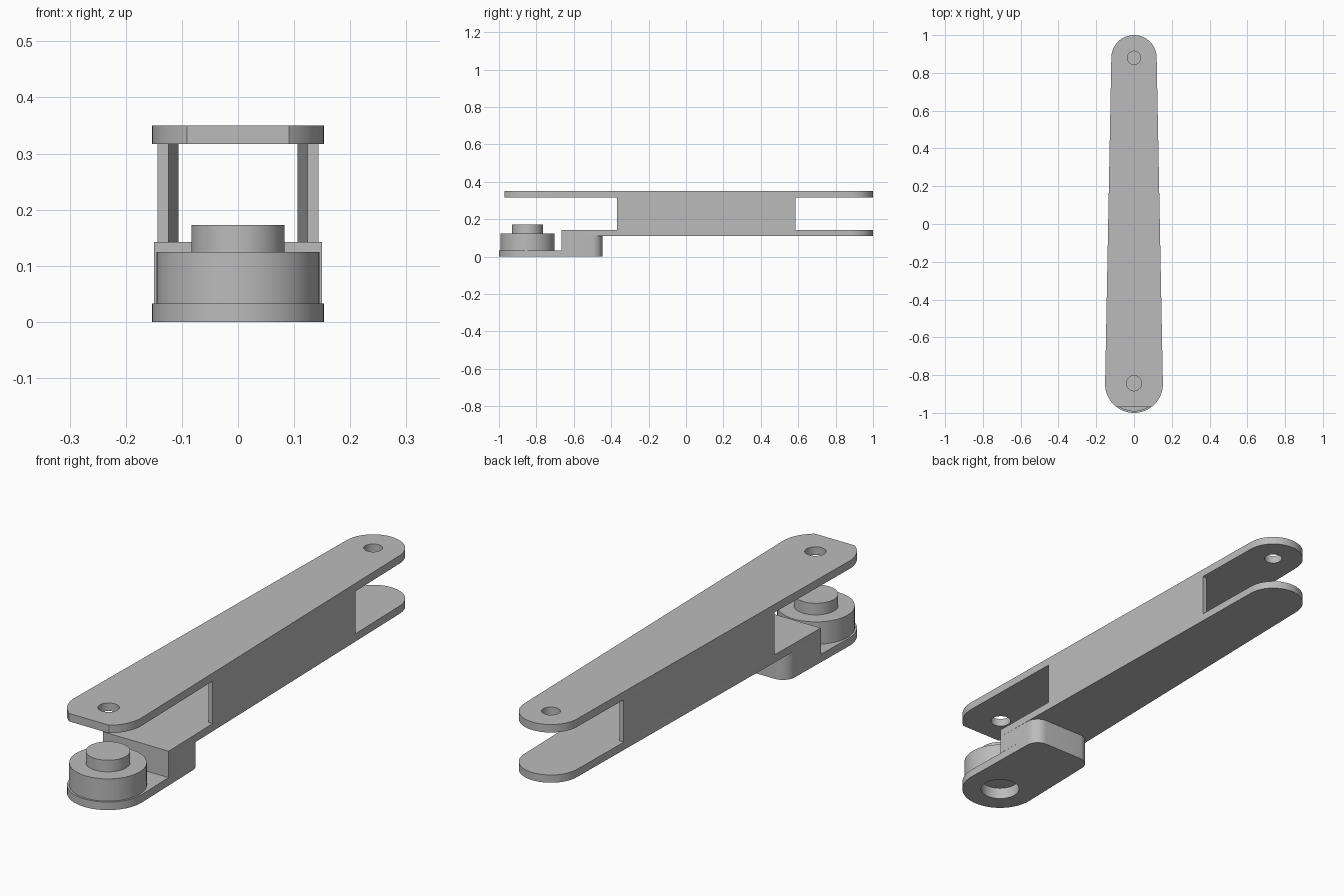
import bpy, bmesh, math

cube = bpy.data.objects.get("Cube")
if cube:
    bpy.data.objects.remove(cube, do_unlink=True)

grey = bpy.data.materials.new("grey plastic")
grey.use_nodes = True
colour = (0.5, 0.5, 0.5, 1)
grey.diffuse_color = colour
grey.node_tree.nodes["Principled BSDF"].inputs["Base Color"].default_value = colour

FRONT_Y, FRONT_R = -0.847, 0.153
REAR_Y, REAR_R = 0.88, 0.12


def half_width(y):
    """Tapered half width of the arm."""
    t = (y - FRONT_Y) / (REAR_Y - FRONT_Y)
    return FRONT_R + (REAR_R - FRONT_R) * t


def arc(cx, cy, r, start, end, steps=32):
    angles = [math.radians(start + (end - start) * i / steps) for i in range(steps + 1)]
    return [(cx + r * math.cos(a), cy + r * math.sin(a)) for a in angles]


def prism(name, outline, z0, z1):
    """Extrude a flat outline upward."""
    bm = bmesh.new()
    face = bm.faces.new([bm.verts.new((x, y, z0)) for x, y in outline])
    top = bmesh.ops.extrude_face_region(bm, geom=[face])["geom"]
    verts = [v for v in top if isinstance(v, bmesh.types.BMVert)]
    bmesh.ops.translate(bm, vec=(0, 0, z1 - z0), verts=verts)
    bmesh.ops.recalc_face_normals(bm, faces=bm.faces)
    mesh = bpy.data.meshes.new(name)
    bm.to_mesh(mesh)
    bm.free()
    mesh.materials.append(grey)
    obj = bpy.data.objects.new(name, mesh)
    bpy.context.collection.objects.link(obj)
    return obj


def disc(name, y, r, z0, z1):
    return prism(name, arc(0, y, r, 0, 360, 64)[:-1], z0, z1)


def drill(obj, y, r, z0, z1):
    """Cut a round hole and discard the cutter."""
    cutter = disc("hole_cutter", y, r, z0, z1)
    mod = obj.modifiers.new("hole", 'BOOLEAN')
    mod.operation, mod.solver, mod.object = 'DIFFERENCE', 'EXACT', cutter
    bpy.context.view_layer.objects.active = obj
    bpy.ops.object.modifier_apply(modifier=mod.name)
    bpy.data.objects.remove(cutter, do_unlink=True)


rear_end = arc(0, REAR_Y, REAR_R, 0, 180)

# Top plate: tapered, round ends, front tip cut flat
cut = math.degrees(math.asin((0.97 + FRONT_Y) / FRONT_R))
top_plate = prism("top_plate", rear_end
                  + arc(0, FRONT_Y, FRONT_R, 180, 180 + cut, 16)
                  + arc(0, FRONT_Y, FRONT_R, 360 - cut, 360, 16), 0.317, 0.35)
drill(top_plate, -0.843, 0.04, 0.2, 0.5)
drill(top_plate, REAR_Y, 0.035, 0.2, 0.5)

# Lower plate: straight front edge
step_y = -0.665
w = half_width(step_y)
lower_plate = prism("lower_plate", rear_end + [(-w, step_y), (w, step_y)], 0.11, 0.142)

# Hollow middle: one thin wall per side
y0, y1, wall = -0.37, 0.585, 0.02
walls = []
for side, name in ((1, "left_wall"), (-1, "right_wall")):
    a, b = half_width(y0), half_width(y1)
    outline = [(a, y0), (b, y1), (b - wall, y1), (a - wall, y0)]
    walls.append(prism(name, [(side * x, y) for x, y in outline], 0.142, 0.317))

# Foot: rounded rear corners shared by the base plate and step block
back_y, corner = -0.447, 0.055
c = half_width(back_y) - corner
foot_back = (arc(c, back_y - corner, corner, 0, 90, 12)
             + arc(-c, back_y - corner, corner, 90, 180, 12))
step_block = prism("step_block", foot_back + [(-w, step_y), (w, step_y)], 0.033, 0.11)
base_plate = prism("base_plate", foot_back + arc(0, FRONT_Y, FRONT_R, 180, 360), 0, 0.033)

# Pivot drum and pin, with a socket underneath
drum = disc("pivot_drum", FRONT_Y, 0.145, 0.033, 0.125)
pin = disc("pivot_pin", FRONT_Y, 0.083, 0.125, 0.173)
drill(base_plate, FRONT_Y, 0.077, -0.1, 0.2)
drill(drum, FRONT_Y, 0.077, -0.1, 0.048)

parts = [top_plate, lower_plate, step_block, base_plate, drum, pin] + walls
bpy.ops.object.select_all(action='DESELECT')
for obj in parts:
    obj.select_set(True)
bpy.context.view_layer.objects.active = parts[0]
bpy.ops.object.shade_smooth_by_angle(angle=math.radians(30))
